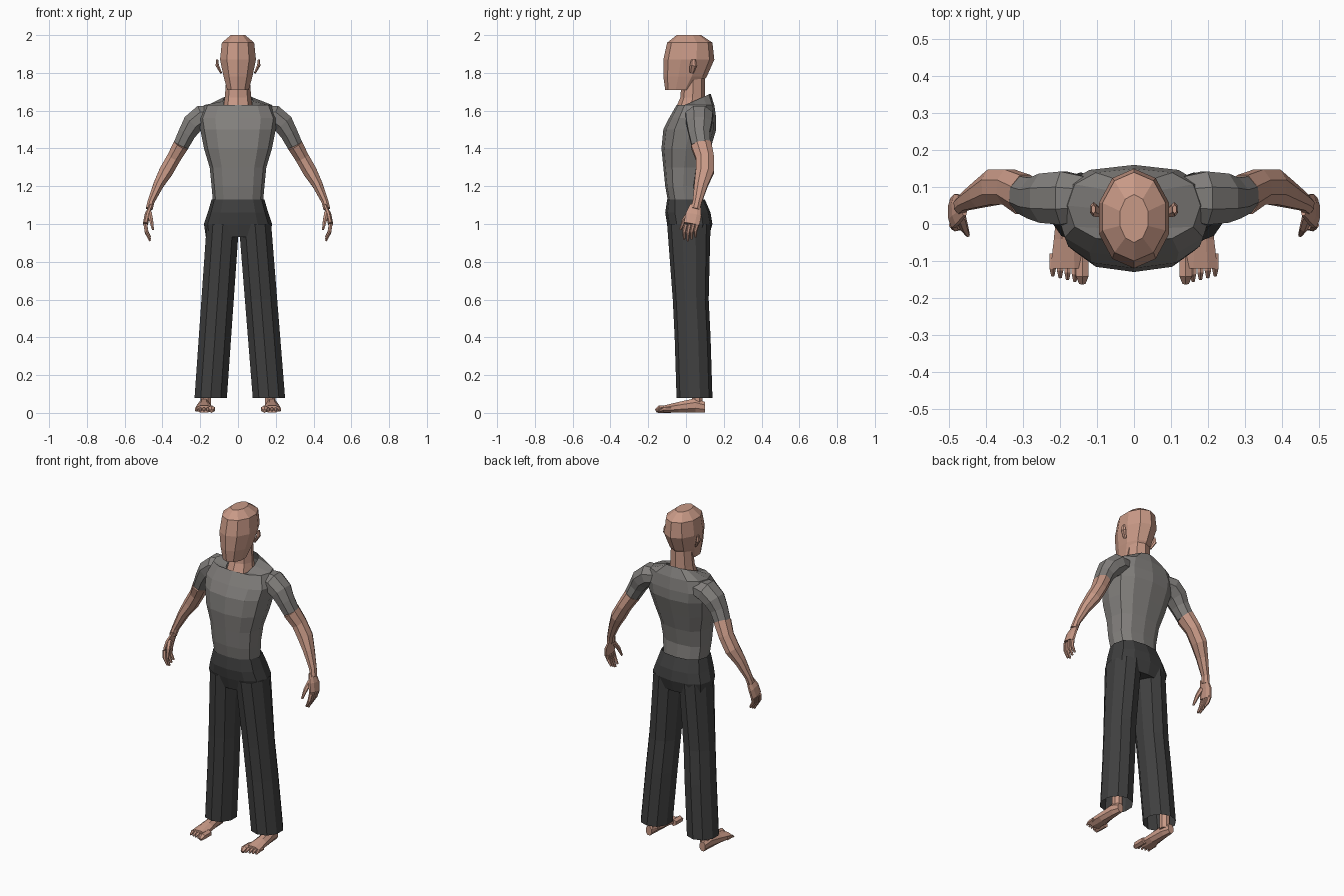
import bpy, bmesh, math
from mathutils import Vector

default_cube = bpy.data.objects.get("Cube")
if default_cube:
    bpy.data.objects.remove(default_cube)


def material(name, red, green, blue):
    colour = (red, green, blue, 1)
    mat = bpy.data.materials.new(name)
    mat.use_nodes = True
    mat.diffuse_color = colour
    mat.node_tree.nodes["Principled BSDF"].inputs["Base Color"].default_value = colour
    return mat


skin = material("skin", .58, .32, .24)
shirt_grey = material("shirt grey", .22, .21, .2)
trouser_black = material("trouser black", .05, .05, .05)


def loft(name, rings, mat, open_end=False):
    """Skin a list of equal-length point rings with flat quads."""
    bm = bmesh.new()
    loops = [[bm.verts.new(point) for point in ring] for ring in rings]
    for lower, upper in zip(loops, loops[1:]):
        for i in range(len(lower)):
            bm.faces.new((lower[i - 1], lower[i], upper[i], upper[i - 1]))
    bm.faces.new(loops[0])
    if not open_end:
        bm.faces.new(loops[-1])
    bmesh.ops.recalc_face_normals(bm, faces=bm.faces)
    mesh = bpy.data.meshes.new(name)
    bm.to_mesh(mesh)
    bm.free()
    mesh.materials.append(mat)
    bpy.context.collection.objects.link(bpy.data.objects.new(name, mesh))


def rounded(value, power):
    return math.copysign(abs(value) ** power, value)


def stack(name, rows, mat, sides, power=1, centre=lambda z: 0, tilt=0, open_end=False):
    """Loft level rings given as height, half width, front y and back y.

    A power under one squares the section; tilt lifts the back of the last ring.
    """
    rings = []
    for row in rows:
        height, half_width, front, back = row
        rise = tilt if row == rows[-1] else 0
        ring = []
        for k in range(sides):
            angle = math.tau * k / sides
            across = rounded(math.sin(angle), power)
            depth = -rounded(math.cos(angle), power)
            ring.append((centre(height) + half_width * across,
                         (front + back) / 2 + depth * (back - front) / 2,
                         height + rise * depth))
        rings.append(ring)
    loft(name, rings, mat, open_end)


def tube(name, side, path, mat, ratio=1, sides=8, up=(0, 1, 0)):
    """Loft rings along a path of x, y, z, radius; ratio scales the radius along up."""
    points = [Vector(step[:3]) for step in path]
    rings = []
    for i, step in enumerate(path):
        ahead = points[min(i + 1, len(points) - 1)]
        behind = points[max(i - 1, 0)]
        tangent = (ahead - behind).normalized()
        across = tangent.cross(Vector(up)).normalized()
        along = across.cross(tangent)
        ring = []
        for k in range(sides):
            angle = math.tau * (k + .5) / sides
            offset = across * math.cos(angle) + along * math.sin(angle) * ratio
            point = points[i] + offset * step[3]
            ring.append((point.x * side, point.y, point.z))
        rings.append(ring)
    loft(name, rings, mat)


# Head with a ridge down the face, and the neck inside the collar
stack("head", [(1.71, .06, -.11, .05), (1.78, .08, -.12, .11), (1.87, .1, -.12, .15),
               (1.96, .09, -.1, .14), (2, .04, -.05, .08)], skin, sides=10)
stack("neck", [(1.6, .08, -.06, .11), (1.67, .07, -.03, .1), (1.8, .06, -.02, .1)],
      skin, sides=8)

# Shirt body, open at the collar
stack("shirt_body", [(1.09, .13, -.09, .09), (1.2, .14, -.11, .08), (1.3, .15, -.12, .1),
                     (1.4, .18, -.13, .13), (1.5, .2, -.12, .16), (1.56, .21, -.09, .16),
                     (1.63, .18, -.05, .15), (1.65, .08, -.05, .13)],
      shirt_grey, sides=12, power=.8, tilt=.04, open_end=True)

# Trouser seat
stack("trouser_seat", [(.93, .17, -.08, .12), (1, .18, -.1, .14), (1.06, .16, -.11, .13),
                       (1.13, .14, -.1, .1)],
      trouser_black, sides=12, power=.8, open_end=True)


def left_leg_centre(height):
    return .17 - .08 * height


def right_leg_centre(height):
    return .07 * height - .15


for side, word, leg_centre in ((1, "left", left_leg_centre), (-1, "right", right_leg_centre)):
    # Straight wide trouser leg, open at the hem
    stack(word + "_trouser_leg", [(1, .09, -.1, .13), (.6, .09, -.07, .12),
                                  (.4, .09, -.06, .13), (.08, .09, -.05, .14)],
          trouser_black, sides=10, centre=leg_centre, open_end=True)

    # Ankle and foot; the foot's rings all rest on the ground
    tube(word + "_ankle", side, [(.17, .06, .2, .03), (.17, .06, .04, .03)], skin)
    foot = [(.1, .02, .03), (.05, .03, .04), (-.04, .04, .03), (-.12, .05, .02)]
    rings = []
    for y, radius, height in foot:
        ring = []
        for k in range(8):
            angle = math.tau * (k + .5) / 8
            ring.append((side * (.18 + radius * math.cos(angle)), y,
                         height * (1 + math.sin(angle))))
        rings.append(ring)
    loft(word + "_foot", rings, skin)

    # Toes, the big one on the inside
    for i, toe in enumerate(("big", "second", "third", "fourth", "little")):
        x = .14 + .02 * i
        tip = .01 * i / 2 - .16
        radius = .01 if i else .02
        tube(f"{word}_{toe}_toe", side,
             [(x, -.08, .02, radius), (x, tip + .02, .02, radius), (x, tip, .01, radius / 2)],
             skin, sides=6, up=(0, 0, 1))

    # Sleeve, and the bare arm starting from the cuff
    cuff = (.3, .08, 1.42, .045)
    tube(word + "_sleeve", side, [(.12, .07, 1.58, .05), (.19, .07, 1.57, .065),
                                  (.24, .07, 1.53, .06), (.27, .07, 1.48, .05), cuff],
         shirt_grey, ratio=1.2)
    tube(word + "_arm", side, [cuff, (.34, .1, 1.35, .04), (.38, .1, 1.28, .04),
                               (.42, .08, 1.21, .03), (.46, .06, 1.12, .02),
                               (.47, .05, 1.08, .02)], skin, ratio=1.3)

    # Hand with four curled fingers and a thumb
    tube(word + "_palm", side, [(.46, .05, 1.1, .01), (.48, .04, 1.05, .015),
                                (.49, .03, 1, .015)], skin, ratio=3)
    for i, finger in enumerate(("index", "middle", "ring", "small")):
        y = .02 * i
        length = .09 - .01 * abs(i - 1)
        tube(f"{word}_{finger}_finger", side,
             [(.49, y, 1, .012), (.485, y - .01, 1 - length / 2, .01),
              (.465, y - .01, 1 - length, .006)], skin, sides=6)
    tube(word + "_thumb", side, [(.47, .02, 1.06, .015), (.46, -.01, 1.02, .012),
                                 (.45, -.03, .97, .006)], skin, sides=6)

    # Ear
    tube(word + "_ear", side, [(.09, .03, 1.8, .006), (.11, .04, 1.84, .01),
                               (.11, .04, 1.87, .006)], skin, ratio=2, sides=6)
